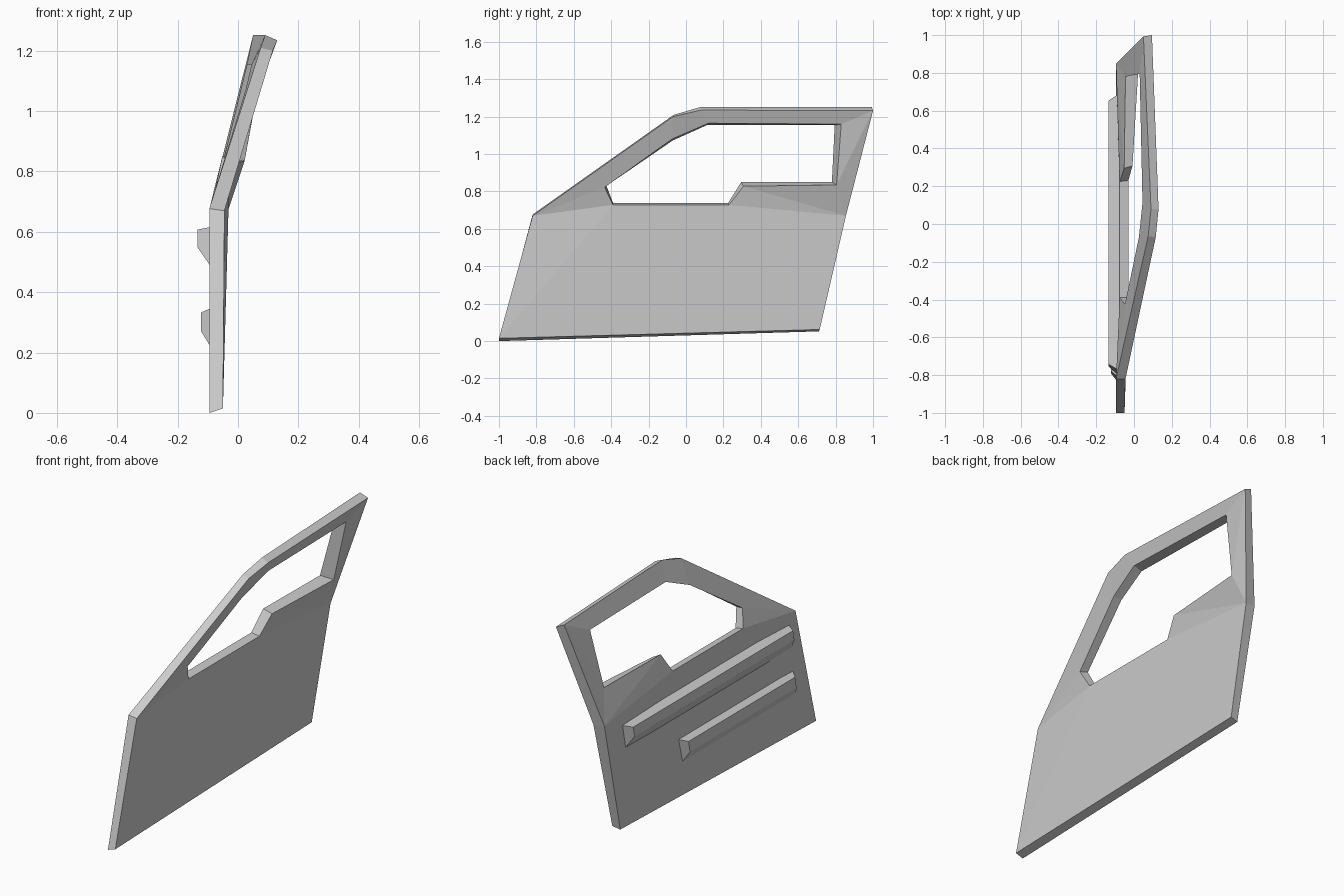
import bpy, bmesh


def make_mesh(name, verts, faces):
    bm = bmesh.new()
    vs = [bm.verts.new(v) for v in verts]
    for f in faces:
        bm.faces.new([vs[i] for i in f])
    bmesh.ops.recalc_face_normals(bm, faces=bm.faces)
    mesh = bpy.data.meshes.new(name)
    bm.to_mesh(mesh)
    bm.free()
    ob = bpy.data.objects.new(name, mesh)
    bpy.context.collection.objects.link(ob)
    return ob


# Door skins: perimeter (7 points), then window opening (8 points)
outer_skin = [
    (-0.05, -1.0, 0.015), (-0.05, 0.715, 0.062), (-0.033, 0.855, 0.67), (0.095, 1.0, 1.232),
    (0.13, 0.08, 1.235), (0.115, -0.07, 1.2), (-0.045, -0.82, 0.67),
    (-0.003, -0.435, 0.822), (-0.03, -0.39, 0.728), (-0.03, 0.23, 0.728), (-0.008, 0.308, 0.828),
    (0.022, 0.805, 0.835), (0.08, 0.83, 1.16), (0.1, 0.12, 1.165), (0.073, -0.075, 1.08)]
inner_skin = [
    (-0.095, -1.0, 0.0), (-0.095, 0.71, 0.052), (-0.095, 0.848, 0.675), (0.05, 0.993, 1.252),
    (0.09, 0.08, 1.252), (0.075, -0.065, 1.21), (-0.095, -0.82, 0.677),
    (-0.048, -0.425, 0.83), (-0.076, -0.39, 0.738), (-0.076, 0.225, 0.738), (-0.052, 0.295, 0.85),
    (-0.045, 0.78, 0.85), (0.03, 0.795, 1.155), (0.045, 0.113, 1.155), (0.026, -0.07, 1.073)]

# Panels running between perimeter and window
skin_faces = [
    (0, 1, 9, 8), (0, 8, 6), (1, 2, 9), (2, 10, 9), (2, 11, 10), (2, 3, 11),
    (3, 12, 11), (3, 4, 13, 12), (4, 5, 14, 13), (5, 6, 7, 14), (6, 8, 7)]
n = len(outer_skin)
faces = skin_faces + [tuple(i + n for i in reversed(f)) for f in skin_faces]

# Rim and window reveals
for start, count in ((0, 7), (7, 8)):
    for i in range(count):
        a, b = start + i, start + (i + 1) % count
        faces.append((a, b, b + n, a + n))
make_mesh("door_panel", outer_skin + inner_skin, faces)


# Interior trim bars with tapered, raked ends
def trim_bar(name, profile, front, rear, taper):
    top = profile[0][1]
    rows = []
    for y, s in ((front, 1), (rear, -1)):
        for (x, z), t in zip(profile, (0, 1, 1, 0)):
            rows.append((x, y + s * t * taper + 0.2 * (z - top), z))
    sides = [(i, (i + 1) % 4, (i + 1) % 4 + 4, i + 4) for i in range(4)]
    make_mesh(name, rows, sides + [(0, 1, 2, 3), (7, 6, 5, 4)])


trim_bar("armrest", [(-0.08, 0.618), (-0.135, 0.607), (-0.135, 0.55), (-0.08, 0.47)], -0.775, 0.69, 0.035)
trim_bar("storage_ledge", [(-0.085, 0.349), (-0.122, 0.333), (-0.122, 0.27), (-0.085, 0.209)], -0.81, 0.19, 0.035)
